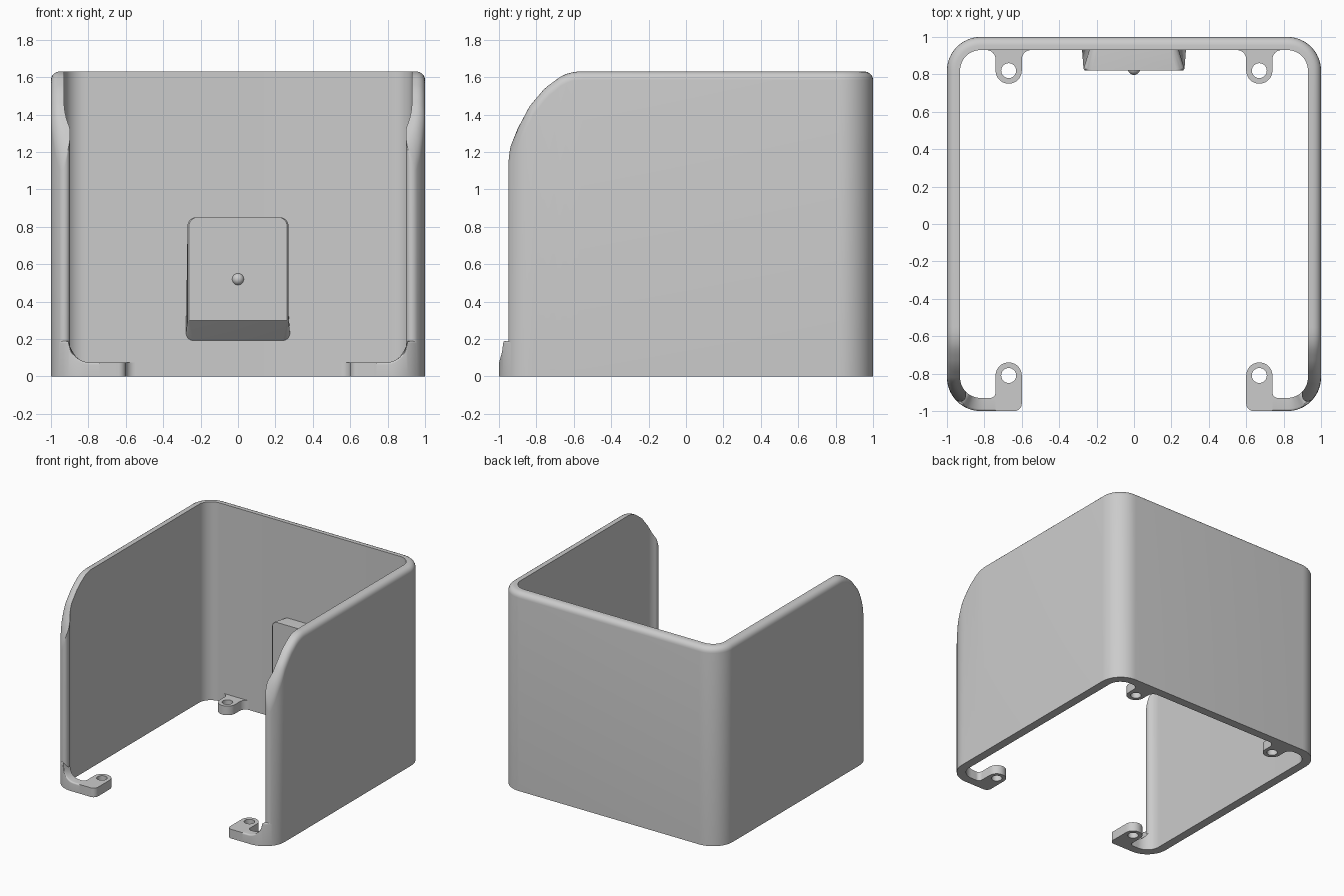
import bpy, bmesh
from math import sin, cos, radians, sqrt, pi

if "Cube" in bpy.data.objects:
    bpy.data.objects.remove(bpy.data.objects["Cube"])

# One plain grey plastic
grey = bpy.data.materials.new("light_grey")
grey.use_nodes = True
grey.diffuse_color = (0.6, 0.6, 0.6, 1)
grey.node_tree.nodes["Principled BSDF"].inputs["Base Color"].default_value = (0.6, 0.6, 0.6, 1)

HALF_WALL = 0.035          # half of the wall thickness
MID = 0.965                # wall centre line distance
CORNER = 0.82              # corner arc centre
BEND = MID - CORNER        # centre line bend radius
FOOT = 0.075               # foot and tab height


def finish(obj):
    bpy.ops.object.select_all(action='DESELECT')
    obj.select_set(True)
    bpy.context.view_layer.objects.active = obj
    obj.data.materials.clear()
    obj.data.materials.append(grey)
    bpy.ops.object.shade_smooth_by_angle(angle=radians(30))


def loft(name, rings):
    """Skin equal-length closed rings and cap both ends."""
    bm = bmesh.new()
    loops = [[bm.verts.new(p) for p in ring] for ring in rings]
    n = len(loops[0])
    for a, b in zip(loops, loops[1:]):
        for i in range(n):
            j = (i + 1) % n
            bm.faces.new((a[i], a[j], b[j], b[i]))
    bm.faces.new(loops[0])
    bm.faces.new(loops[-1])
    bmesh.ops.recalc_face_normals(bm, faces=bm.faces)
    mesh = bpy.data.meshes.new(name)
    bm.to_mesh(mesh)
    bm.free()
    obj = bpy.data.objects.new(name, mesh)
    bpy.context.collection.objects.link(obj)
    finish(obj)


def arc(cx, cy, r, a0, a1, n=10):
    steps = [radians(a0 + (a1 - a0) * i / n) for i in range(n + 1)]
    return [(cx + r * cos(a), cy + r * sin(a)) for a in steps]


def wall_section(station, height, fillet):
    """Upright wall slice with a rounded outer top edge."""
    x, y, nx, ny, w = station
    at = lambda d: (x + nx * d, y + ny * d)
    f = min(fillet, 1.3 * w)
    ring = [(*at(w), 0)]
    for i in range(6):
        a = pi / 2 * i / 5
        px, py = at(w - f * (1 - cos(a)))
        slope = (height(px, py + 0.01) - height(px, py - 0.01)) / 0.02
        ring.append((px, py, height(px, py) - f * (1 - sin(a)) * sqrt(1 + slope ** 2)))
    px, py = at(-w)
    return ring + [(px, py, height(px, py)), (px, py, 0)]


def bend(deg, side, w=HALF_WALL):
    """Station on a right-hand corner; side is -1 for front, 1 for back."""
    c, s = cos(radians(deg)), side * sin(radians(deg))
    return (CORNER + BEND * c, side * CORNER + BEND * s, c, s, w)


# Main U-shaped shell with rounded front tips and sloping front shoulders
SHOULDER = [(-0.97, 1.155), (-0.95, 1.2), (-0.9, 1.325), (-0.836, 1.445), (-0.756, 1.54),
            (-0.676, 1.6), (-0.63, 1.622), (-0.58, 1.63)]


def shell_top(x, y):
    for (y0, z0), (y1, z1) in zip(SHOULDER, SHOULDER[1:]):
        if y < y1:
            return z0 + (z1 - z0) * (y - y0) / (y1 - y0)
    return SHOULDER[-1][1]


TIP = 40
half = []
for i in range(8):
    t = radians(88 - 88 * i / 7)
    half.append(bend(TIP + 14 * sin(t), -1, HALF_WALL * cos(t)))
half += [bend(TIP * (1 - i / 6), -1) for i in range(1, 7)]
half += [(MID, -0.79 + 0.03 * i, 1, 0, HALF_WALL) for i in range(9)]
half += [bend(7.5 * i, 1) for i in range(13)]
other = [(-x, y, -nx, ny, w) for x, y, nx, ny, w in reversed(half)]
loft("shell", [wall_section(s, shell_top, 0.045) for s in half + other])


# Front feet: low wall continuing round the corner, swept up into the tip
def foot_top(x, y):
    d = min(max(abs(x) - 0.79, 0), 0.115)
    return FOOT + 0.115 - sqrt(0.115 ** 2 - d ** 2)


def tab(name, outline, hole):
    """Flat screw tab with a round hole."""
    curve = bpy.data.curves.new(name, 'CURVE')
    curve.dimensions = '2D'
    curve.fill_mode = 'BOTH'
    curve.extrude = FOOT / 2
    for pts in (outline, hole):
        spline = curve.splines.new('POLY')
        spline.points.add(len(pts) - 1)
        for p, (x, y) in zip(spline.points, pts):
            p.co = (x, y, 0, 1)
        spline.use_cyclic_u = True
    obj = bpy.data.objects.new(name, curve)
    obj.location.z = FOOT / 2
    bpy.context.collection.objects.link(obj)
    bpy.ops.object.select_all(action='DESELECT')
    obj.select_set(True)
    bpy.context.view_layer.objects.active = obj
    bpy.ops.object.convert(target='MESH')
    finish(bpy.context.view_layer.objects.active)


front_outline = ([(0.74, -1)] + arc(0.64, -0.96, 0.04, 270, 180) + arc(0.67, -0.81, 0.07, 180, 0, 20)
                 + arc(0.77, -0.9, 0.03, 180, 270) + [(0.74, -0.93)])
back_outline = (arc(0.79, 0.88, 0.05, 90, 180) + arc(0.67, 0.82, 0.07, 0, -180, 20)
                + arc(0.55, 0.88, 0.05, 0, 90))
foot_path = [bend(TIP + (90 - TIP) * i / 12, -1) for i in range(13)]
foot_path += [(x, -MID, 0, -1, HALF_WALL) for x in (0.805, 0.79, 0.74)]

for side, sx in (("left", 1), ("right", -1)):
    flip = lambda pts: [(sx * x, y) for x, y in pts]
    loft("front_foot_" + side,
         [wall_section((sx * x, y, sx * nx, ny, w), foot_top, 0.012) for x, y, nx, ny, w in foot_path])
    tab("front_tab_" + side, flip(front_outline), flip(arc(0.67, -0.81, 0.04, 0, 345, 23)))
    tab("back_tab_" + side, flip(back_outline), flip(arc(0.67, 0.82, 0.04, 0, 345, 23)))


# Block on the inside of the back wall, with a sloping underside
def block_ring(y, top_w, low_w, low, low_r):
    top, r = 0.85, 0.045
    right = arc(low_w - low_r, low + low_r, low_r, -90, 0, 6) + arc(top_w - r, top - r, r, 0, 90, 6)
    pts = right + [(-x, z) for x, z in reversed(right)]
    return [(x, y, z) for x, z in pts]


loft("back_block", [block_ring(0.82, 0.262, 0.262, 0.3, 0.005),
                    block_ring(0.83, 0.27, 0.27, 0.29, 0.01),
                    block_ring(0.935, 0.238, 0.278, 0.187, 0.04)])

# Small round peg on the block
bpy.ops.mesh.primitive_uv_sphere_add(segments=24, ring_count=12, radius=0.033, location=(0, 0.83, 0.52))
peg = bpy.context.object
peg.name = "peg"
finish(peg)
